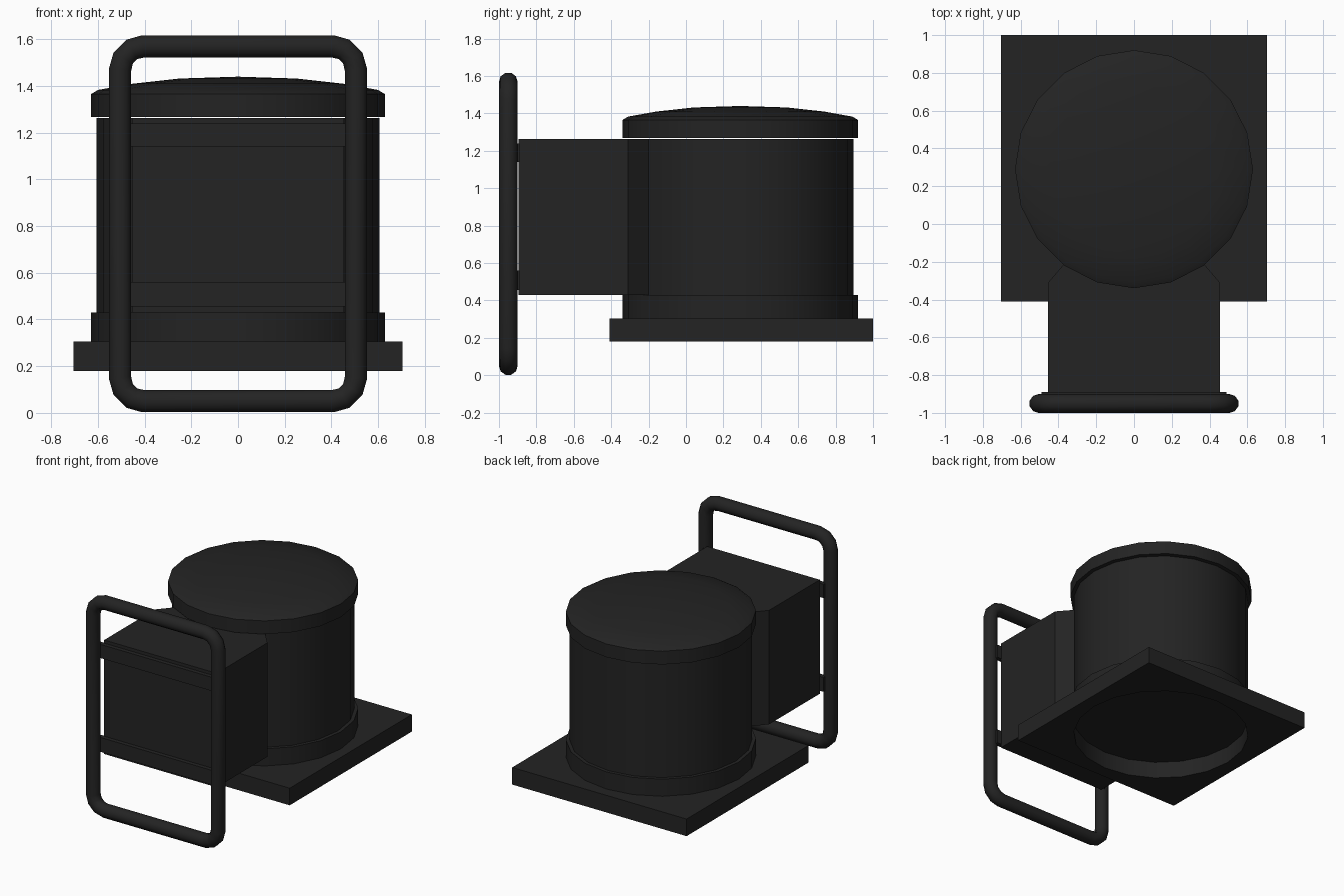
import bpy, bmesh, math
from mathutils import Matrix

if "Cube" in bpy.data.objects:
    bpy.data.objects.remove(bpy.data.objects["Cube"])

BLACK = (0.017, 0.017, 0.017, 1)
mat = bpy.data.materials.new("matte_black")
mat.use_nodes = True
mat.diffuse_color = BLACK
bsdf = mat.node_tree.nodes["Principled BSDF"]
bsdf.inputs["Base Color"].default_value = BLACK
bsdf.inputs["Roughness"].default_value = 0.7

SIDES = 20
DRUM_Y = 0.29


def select_only(ob):
    bpy.ops.object.select_all(action="DESELECT")
    ob.select_set(True)
    bpy.context.view_layer.objects.active = ob


def add_object(name, bm, smooth=False):
    bmesh.ops.recalc_face_normals(bm, faces=bm.faces)
    mesh = bpy.data.meshes.new(name)
    bm.to_mesh(mesh)
    bm.free()
    mesh.materials.append(mat)
    ob = bpy.data.objects.new(name, mesh)
    bpy.context.collection.objects.link(ob)
    if smooth:
        select_only(ob)
        bpy.ops.object.shade_smooth_by_angle(angle=math.radians(35))
    return ob


def prism(name, outline, z0, z1):
    bm = bmesh.new()
    face = bm.faces.new([bm.verts.new((x, y, z0)) for x, y in outline])
    out = bmesh.ops.extrude_face_region(bm, geom=[face])
    top = [v for v in out["geom"] if isinstance(v, bmesh.types.BMVert)]
    bmesh.ops.translate(bm, verts=top, vec=(0, 0, z1 - z0))
    return add_object(name, bm)


def box(name, x, y0, y1, z0, z1):
    return prism(name, [(-x, y0), (x, y0), (x, y1), (-x, y1)], z0, z1)


def lathe(name, profile):
    """Turn a (radius, z) profile that starts and ends on the drum axis."""
    bm = bmesh.new()
    verts = [bm.verts.new((0, -r, z)) for r, z in profile]
    edges = [bm.edges.new(pair) for pair in zip(verts, verts[1:])]
    bmesh.ops.spin(bm, geom=verts + edges, cent=(0, 0, 0), axis=(0, 0, 1),
                   angle=math.tau, steps=SIDES, use_duplicate=False)
    bmesh.ops.remove_doubles(bm, verts=bm.verts, dist=0.0005)
    bmesh.ops.transform(bm, matrix=Matrix.Translation((0, DRUM_Y, 0)), verts=bm.verts)
    return add_object(name, bm, smooth=True)


# Square base plate with a round opening underneath the drum
plate = box("base_plate", 0.705, -0.41, 1.0, 0.18, 0.305)
cutter = lathe("opening_cutter", [(0, 0.1), (0.605, 0.1), (0.605, 0.4), (0, 0.4)])
cutter.hide_render = True
cut = plate.modifiers.new("opening", "BOOLEAN")
cut.operation = "DIFFERENCE"
cut.solver = "EXACT"
cut.object = cutter
select_only(plate)
bpy.ops.object.modifier_apply(modifier=cut.name)
bpy.data.objects.remove(cutter)

# Drum: foot ring, body and domed lid
lathe("drum_foot_ring", [(0, 0.305), (0.63, 0.305), (0.63, 0.43), (0, 0.43)])
lathe("drum_body", [(0, 0.42), (0.605, 0.42), (0.605, 1.263), (0, 1.263)])
lathe("drum_lid", [(0, 1.268), (0.63, 1.268), (0.63, 1.365), (0.6, 1.383),
                   (0.45, 1.41), (0.25, 1.432), (0, 1.44)])

# Rear-tapered housing that joins the drum
prism("front_housing", [(-0.455, -0.895), (0.455, -0.895), (0.455, -0.31),
                        (0.36, -0.2), (-0.36, -0.2), (-0.455, -0.31)], 0.43, 1.263)

# Straps that hold the tube frame to the housing
for name, z0, z1 in (("lower_strap", 0.455, 0.56), ("upper_strap", 1.14, 1.24)):
    box(name, 0.49, -0.925, -0.89, z0, z1)

# Rounded rectangular tube frame
TUBE, CORNER, STEPS = 0.05, 0.1, 3
HALF_W, HALF_H, MID_Z = 0.505, 0.76, 0.81
path = []
for i, (sx, sz) in enumerate(((1, 1), (-1, 1), (-1, -1), (1, -1))):
    for k in range(STEPS + 1):
        a = math.pi / 2 * (i + k / STEPS)
        path.append((sx * (HALF_W - CORNER) + CORNER * math.cos(a), -0.95,
                     MID_Z + sz * (HALF_H - CORNER) + CORNER * math.sin(a)))
curve = bpy.data.curves.new("tube_frame", "CURVE")
curve.dimensions = "3D"
curve.bevel_depth = TUBE
curve.bevel_resolution = 3
spline = curve.splines.new("POLY")
spline.points.add(len(path) - 1)
for point, co in zip(spline.points, path):
    point.co = (*co, 1)
spline.use_cyclic_u = True
curve.materials.append(mat)
frame = bpy.data.objects.new("tube_frame", curve)
bpy.context.collection.objects.link(frame)
select_only(frame)
bpy.ops.object.convert(target="MESH")
bpy.ops.object.shade_smooth_by_angle(angle=math.radians(50))
